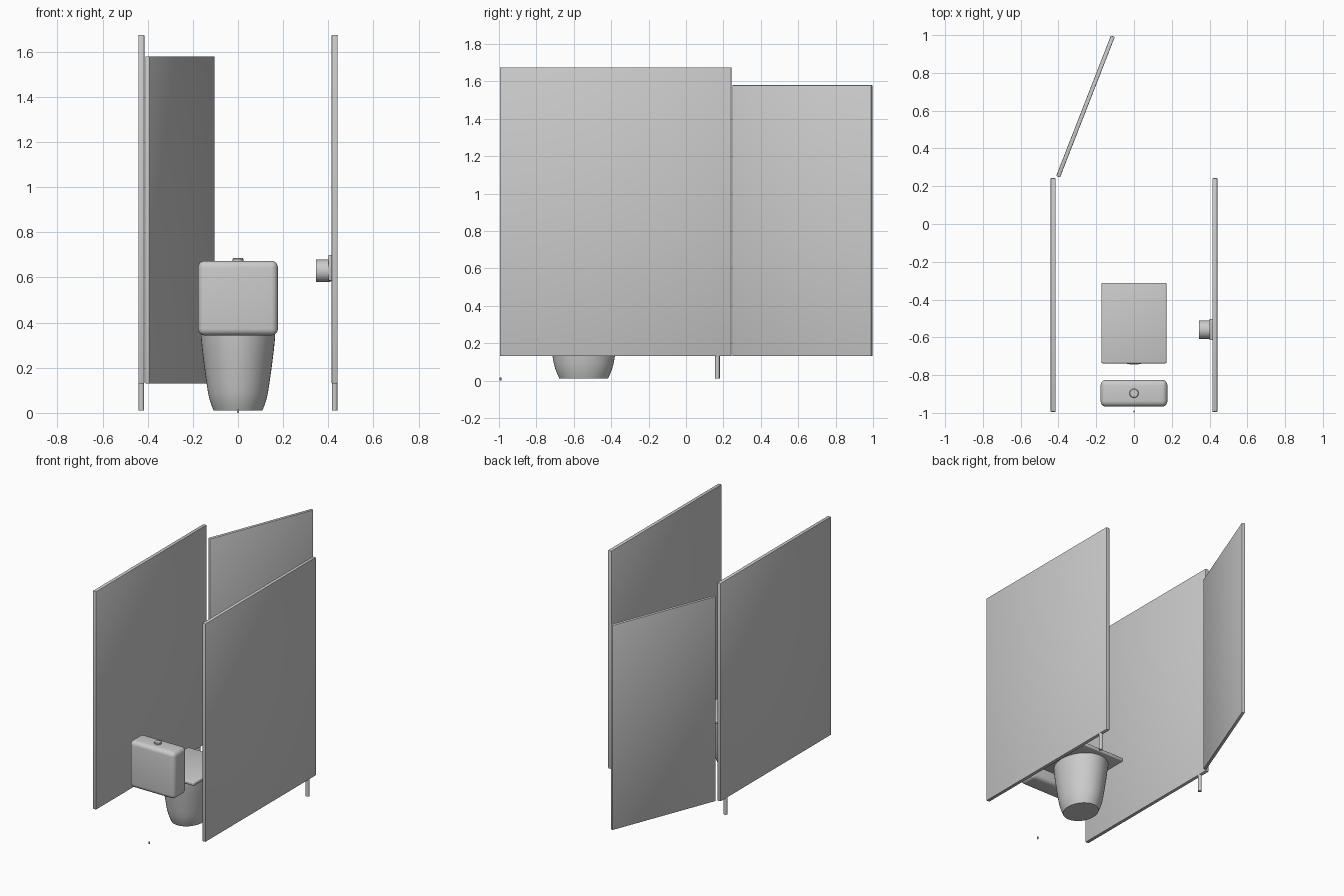
import bpy, bmesh, math
from mathutils import Vector

if "Cube" in bpy.data.objects:
    bpy.data.objects.remove(bpy.data.objects["Cube"])

grey = bpy.data.materials.new("light grey")
grey.diffuse_color = (0.6, 0.6, 0.6, 1)
grey.use_nodes = True
grey.node_tree.nodes["Principled BSDF"].inputs["Base Color"].default_value = grey.diffuse_color


def finish(name, bm, bevel=0.0, segments=3, smooth=True):
    """Turn a bmesh into an object, with optional rounded edges."""
    if bevel:
        sharp = [e for e in bm.edges if len(e.link_faces) == 2
                 and e.calc_face_angle() > math.radians(40)]
        bmesh.ops.bevel(bm, geom=sharp, offset=bevel, segments=segments,
                        profile=0.5, affect='EDGES', clamp_overlap=True)
    bmesh.ops.recalc_face_normals(bm, faces=bm.faces)
    me = bpy.data.meshes.new(name)
    bm.to_mesh(me)
    bm.free()
    ob = bpy.data.objects.new(name, me)
    bpy.context.collection.objects.link(ob)
    me.materials.append(grey)
    if smooth:
        bpy.ops.object.select_all(action='DESELECT')
        ob.select_set(True)
        bpy.context.view_layer.objects.active = ob
        bpy.ops.object.shade_smooth_by_angle(angle=math.radians(35))
    return ob


def box(name, lo, hi, bevel=0.0, segments=3):
    lo, hi = Vector(lo), Vector(hi)
    bm = bmesh.new()
    bmesh.ops.create_cube(bm, size=1)
    for v in bm.verts:
        v.co = (lo + hi) / 2 + v.co * (hi - lo)
    return finish(name, bm, bevel, segments)


def lathe(name, profile, center, stretch=1.0, sides=48):
    """Closed upright form from (radius, z) rings; stretch widens it in y."""
    bm = bmesh.new()
    rings = []
    for r, z in profile:
        rings.append([bm.verts.new((center[0] + r * math.cos(2 * math.pi * i / sides),
                                    center[1] + r * stretch * math.sin(2 * math.pi * i / sides),
                                    z)) for i in range(sides)])
    for a, b in zip(rings, rings[1:]):
        for i in range(sides):
            j = (i + 1) % sides
            bm.faces.new((a[i], a[j], b[j], b[i]))
    bm.faces.new(rings[0][::-1])
    bm.faces.new(rings[-1])
    return finish(name, bm)


# Side partitions, each with one floor post near the doorway
for side, s in (("left", -1), ("right", 1)):
    x0, x1 = sorted((s * 0.415, s * 0.441))
    box(side + "_partition", (x0, -0.995, 0.13), (x1, 0.243, 1.675), 0.004, 2)
    lathe(side + "_post", [(0.0125, 0.01), (0.0125, 0.135)], (s * 0.428, 0.168), sides=24)

# Door standing open outward from the left partition
start, end = Vector((-0.402, 0.25, 0)), Vector((-0.112, 0.994, 0))
d = end - start
door = box("door", (0, -0.011, 0.13), (d.length, 0.011, 1.58), 0.004, 2)
door.location = start
door.rotation_euler.z = math.atan2(d.y, d.x)

# Toilet bowl, seat lid, cistern and flush button
lathe("bowl", [(0.108, 0.01), (0.116, 0.03), (0.126, 0.06), (0.133, 0.09), (0.139, 0.13),
               (0.149, 0.2), (0.158, 0.27), (0.164, 0.33), (0.165, 0.357)],
      (0, -0.547), 1.2)
box("seat_lid", (-0.172, -0.738, 0.355), (0.172, -0.312, 0.38), 0.007, 3)
box("cistern", (-0.177, -0.967, 0.343), (0.177, -0.825, 0.674), 0.03, 5)
lathe("flush_button", [(0.024, 0.665), (0.024, 0.682), (0.021, 0.686)], (0, -0.896), sides=32)

# Paper roll and its wall plate on the right partition
box("roll_plate", (0.4, -0.615, 0.585), (0.416, -0.502, 0.7), 0.003, 2)
roll = lathe("paper_roll", [(0.05, -0.03), (0.05, 0.035)], (0, 0))
roll.rotation_euler.y = math.radians(90)
roll.location = (0.375, -0.56, 0.629)

# Tiny stud on the floor at the wall
lathe("floor_stud", [(0.005, 0.0), (0.005, 0.015)], (0, -0.992), sides=12)
